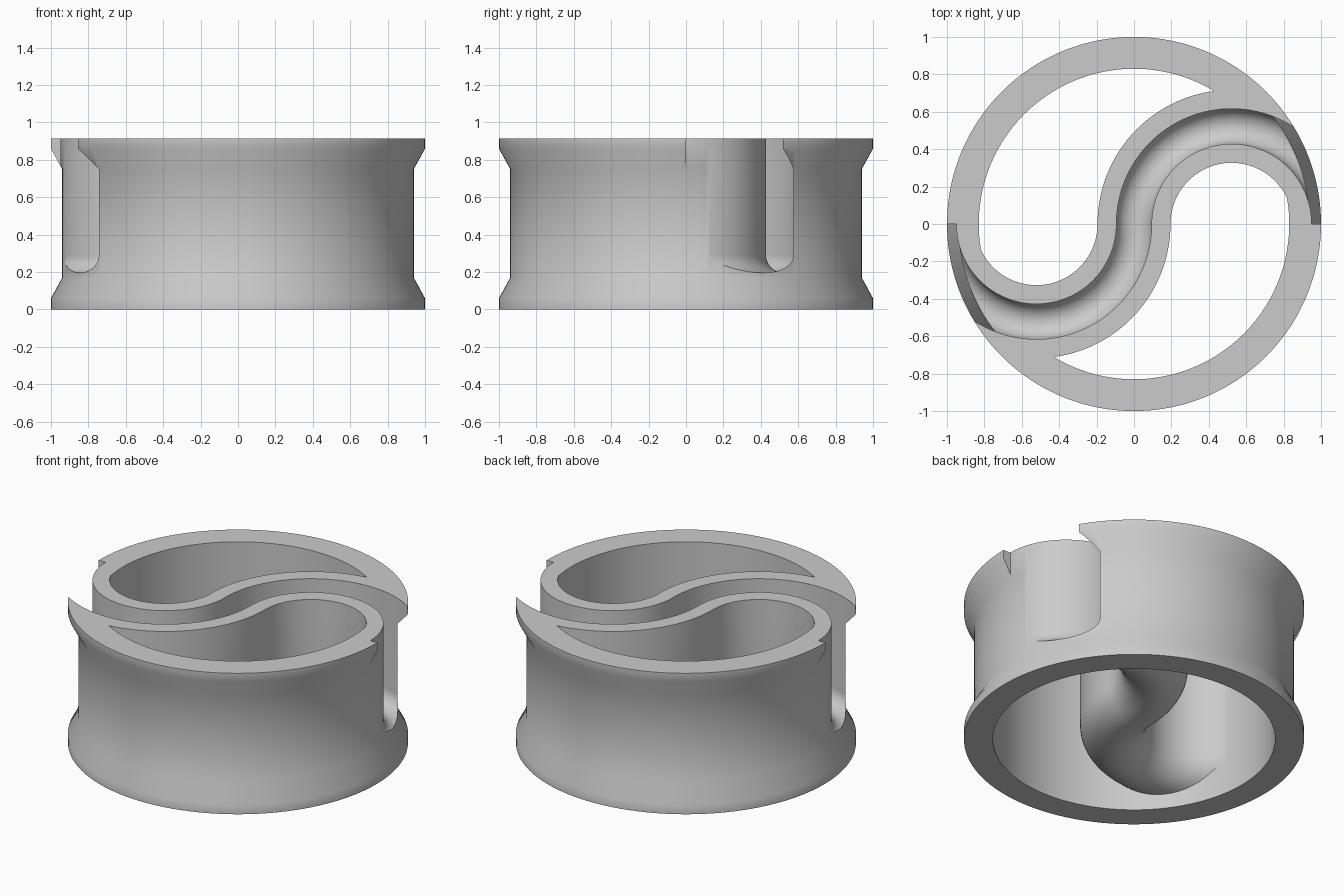
import bpy, bmesh, math

if "Cube" in bpy.data.objects:
    bpy.data.objects.remove(bpy.data.objects["Cube"], do_unlink=True)

HEIGHT = 0.915
LOBE = 0.522        # radius of each half of the S path
SEGMENTS = 160


def loft(name, rings, closed=False):
    """Skin a list of equal point rings; cap the ends unless closed."""
    bm = bmesh.new()
    loops = [[bm.verts.new(p) for p in ring] for ring in rings]
    pairs = list(zip(loops, loops[1:]))
    if closed:
        pairs.append((loops[-1], loops[0]))
    for a, b in pairs:
        n = len(a)
        for i in range(n):
            j = (i + 1) % n
            bm.faces.new((a[i], a[j], b[j], b[i]))
    if not closed:
        bm.faces.new(loops[0])
        bm.faces.new(loops[-1])
    bmesh.ops.recalc_face_normals(bm, faces=bm.faces)
    mesh = bpy.data.meshes.new(name)
    bm.to_mesh(mesh)
    bm.free()
    obj = bpy.data.objects.new(name, mesh)
    bpy.context.collection.objects.link(obj)
    return obj


def turned(name, profile):
    """Solid of revolution from (radius, z) pairs."""
    turns = [math.tau * i / SEGMENTS for i in range(SEGMENTS)]
    return loft(name, [[(r * math.cos(t), r * math.sin(t), z) for t in turns]
                       for r, z in profile])


def s_sweep(name, half, centre_z, top):
    """Round-bottomed U section swept along the S path."""
    section = [(half, top)]
    for i in range(25):
        a = math.pi * i / 24
        section.append((half * math.cos(a), centre_z - half * math.sin(a)))
    section.append((-half, top))
    rings = []
    steps = 64
    for side in (-1, 1):
        for i in range(steps + 1):
            if side == 1 and i == 0:
                continue
            a = math.pi - side * math.pi * i / steps
            c, s = math.cos(a), math.sin(a)
            rings.append([(side * LOBE + (LOBE - side * u) * c,
                           (LOBE - side * u) * s, z) for u, z in section])
    return loft(name, rings)


def subtract(target, cutter):
    """Cut one solid from another, then discard the cutter."""
    cutter.hide_render = True
    mod = target.modifiers.new("cut", "BOOLEAN")
    mod.operation = "DIFFERENCE"
    mod.solver = "EXACT"
    mod.object = cutter
    bpy.ops.object.select_all(action="DESELECT")
    bpy.context.view_layer.objects.active = target
    target.select_set(True)
    bpy.ops.object.modifier_apply(modifier=mod.name)
    bpy.data.objects.remove(cutter, do_unlink=True)


# Spool with flared rims
spool = turned("grooved_spool", [(1, 0), (1, 0.06), (0.94, 0.17),
                                 (0.94, HEIGHT - 0.165),
                                 (1, HEIGHT - 0.055), (1, HEIGHT)])

# Hollow the inside, leaving the S-shaped trough wall standing
bore = turned("bore_cutter", [(0.83, -0.1), (0.83, HEIGHT + 0.1)])
subtract(bore, s_sweep("trough_wall", 0.195, 0.29, HEIGHT + 0.3))
subtract(spool, bore)

# Open channel along the S, breaking out through both sides
subtract(spool, s_sweep("channel_cutter", 0.094, 0.29, HEIGHT + 0.2))

# Plain grey finish
grey = bpy.data.materials.new("plain_grey")
grey.use_nodes = True
colour = (0.6, 0.6, 0.6, 1)
grey.diffuse_color = colour
grey.node_tree.nodes["Principled BSDF"].inputs["Base Color"].default_value = colour
spool.data.materials.clear()
spool.data.materials.append(grey)

bpy.ops.object.select_all(action="DESELECT")
spool.select_set(True)
bpy.context.view_layer.objects.active = spool
bpy.ops.object.shade_smooth_by_angle(angle=math.radians(30))
